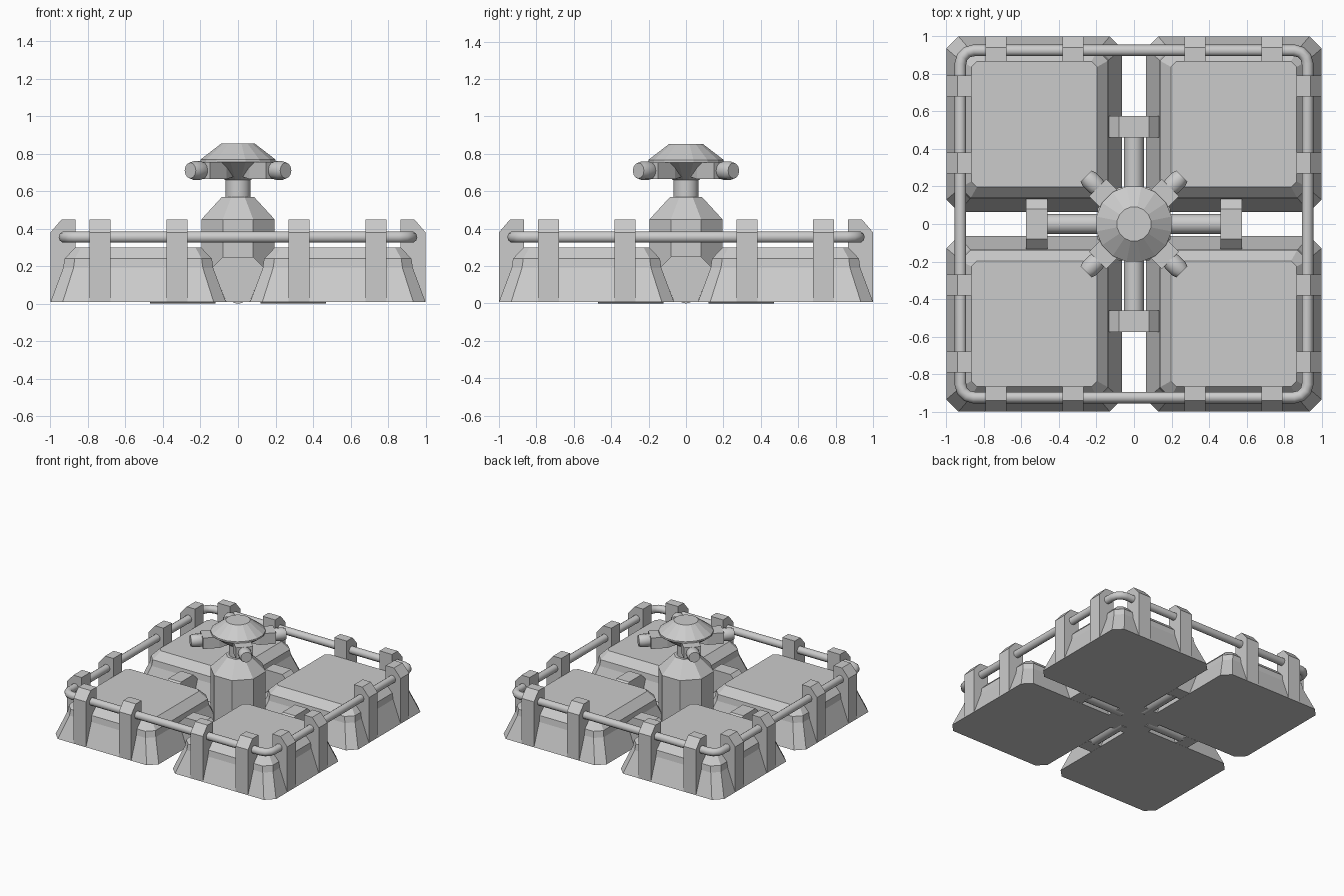
import bpy, bmesh, math
from mathutils import Matrix, Vector

if "Cube" in bpy.data.objects:
    bpy.data.objects.remove(bpy.data.objects["Cube"])


def finish(name, bm, smooth=False):
    bmesh.ops.recalc_face_normals(bm, faces=bm.faces)
    me = bpy.data.meshes.new(name)
    bm.to_mesh(me)
    bm.free()
    ob = bpy.data.objects.new(name, me)
    bpy.context.collection.objects.link(ob)
    if smooth:
        me.shade_smooth()
        me.set_sharp_from_angle(angle=math.radians(35))
    return ob


def loft(name, rings, matrix=Matrix(), smooth=False):
    """Skin a stack of equal-sized point rings and cap both ends."""
    bm = bmesh.new()
    loops = [[bm.verts.new(matrix @ Vector(p)) for p in r] for r in rings]
    n = len(loops[0])
    for a, b in zip(loops, loops[1:]):
        for i in range(n):
            bm.faces.new((a[i], a[(i + 1) % n], b[(i + 1) % n], b[i]))
    bm.faces.new(loops[0])
    bm.faces.new(loops[-1])
    return finish(name, bm, smooth)


def lathe(name, profile, sides, matrix=Matrix(), offset=0.0, smooth=False):
    """Stack of regular polygons; profile is (radius, z)."""
    ang = [2 * math.pi * (i + offset) / sides for i in range(sides)]
    return loft(name, [[(r * math.cos(a), r * math.sin(a), z) for a in ang]
                       for r, z in profile], matrix, smooth)


def chamfered(lo, hi, c, z):
    """Square ring with cut corners."""
    return [(lo + c, lo, z), (hi - c, lo, z), (hi, lo + c, z), (hi, hi - c, z),
            (hi - c, hi, z), (lo + c, hi, z), (lo, hi - c, z), (lo, lo + c, z)]


def turn(deg):
    return Matrix.Rotation(math.radians(deg), 4, 'Z')


# profile of an edge clamp (x, z) and of a wedge between pads (y, z)
CLAMP = [(1, .008), (1, .38), (.94, .45), (.865, .45), (.865, .2), (.93, .008)]
WEDGE = [(-.063, .008), (.063, .008), (.135, .195), (.08, .25),
         (-.08, .25), (-.135, .195)]
along_x = Matrix.Rotation(math.pi / 2, 4, 'Y')

for k in range(4):
    rot = turn(90 * k)
    # sloped corner pad
    loft(f"pad_{k}", [chamfered(.064 + d, 1 - d, c, z) for d, c, z in
                      [(0, .065, .008), (.068, .055, .19),
                       (.075, .055, .24), (.133, .03, .3)]], rot)
    # clamps along one edge
    for j, y in enumerate((-.735, -.325, .325, .735)):
        loft(f"clamp_{k}_{j}", [[(x, y + s, z) for x, z in CLAMP]
                                for s in (-.056, .056)], rot)
    # wedge and strut joining pads to the column
    loft(f"wedge_{k}", [[(x, y, z) for y, z in WEDGE] for x in (.46, .575)], rot)
    lathe(f"strut_{k}", [(.053, .12), (.053, .47)], 16,
          rot @ Matrix.Translation((0, 0, .053)) @ along_x, smooth=True)
    # diagonal nozzle: housing block, collar and barrel
    diag = turn(45 + 90 * k) @ Matrix.Translation((0, 0, .71))
    loft(f"nozzle_housing_{k}",
         [[(x, -w, -h), (x, w, -h), (x, w, h), (x, -w, h)]
          for x, w, h in ((.06, .04, .03), (.15, .065, .045), (.275, .065, .045))], diag)
    lathe(f"nozzle_barrel_{k}", [(.04, .25), (.05, .285), (.05, .335), (.042, .36)], 12,
          diag @ along_x, smooth=True)

# central octagonal column
f = 1 / math.cos(math.pi / 8)
lathe("column", [(.195 * f, .008), (.195 * f, .3), (.195 * f, .45), (.085 * f, .57)],
      8, offset=.5)
lathe("neck", [(.067, .55), (.067, .7)], 16, smooth=True)

# faceted turret cap
lathe("turret_cap", [(.07, .66), (.1, .68), (.205, .755), (.205, .768), (.092, .853)],
      16, offset=.5)

# rail running round all four sides
rail = bpy.data.curves.new("rail", 'CURVE')
rail.dimensions = '3D'
rail.bevel_depth = .031
rail.bevel_resolution = 3
pts = []
for k in range(4):
    for a in (0, 30, 60, 90):
        t = math.radians(a)
        p = turn(90 * k) @ Vector((.855 + .07 * math.cos(t), .855 + .07 * math.sin(t), .355))
        pts.append(p)
sp = rail.splines.new('POLY')
sp.points.add(len(pts) - 1)
for q, p in zip(sp.points, pts):
    q.co = (*p, 1)
sp.use_cyclic_u = True
bpy.context.collection.objects.link(bpy.data.objects.new("rail", rail))
